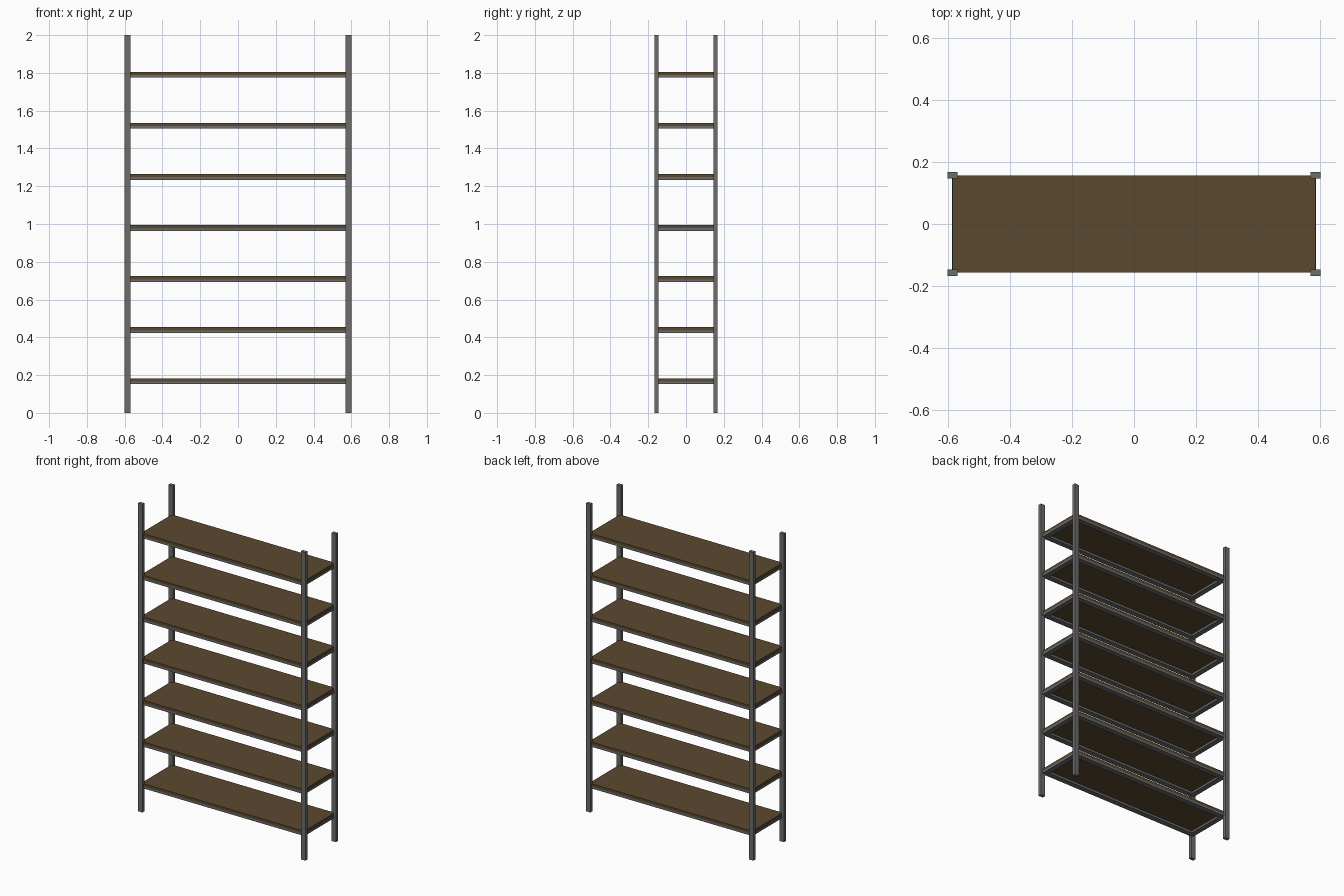
import bpy

if "Cube" in bpy.data.objects:
    bpy.data.objects.remove(bpy.data.objects["Cube"])

def material(name, rgb):
    m = bpy.data.materials.new(name)
    m.diffuse_color = (*rgb, 1)
    m.use_nodes = True
    m.node_tree.nodes["Principled BSDF"].inputs["Base Color"].default_value = m.diffuse_color
    return m

steel = material("grey steel", (0.15, 0.15, 0.15))
wood = material("dark brown wood", (0.105, 0.066, 0.028))

def box(name, lo, hi, mat):
    size = [b - a for a, b in zip(lo, hi)]
    centre = [(a + b) / 2 for a, b in zip(lo, hi)]
    bpy.ops.mesh.primitive_cube_add(size=1, location=centre)
    ob = bpy.context.object
    ob.name = name
    ob.scale = size
    bpy.ops.object.transform_apply(location=False, rotation=False, scale=True)
    ob.data.materials.append(mat)
    return ob

# four corner posts
for sx in (-1, 1):
    for sy in (-1, 1):
        x, y = sx * 0.585, sy * 0.157
        box("corner_post", (x - 0.016, y - 0.011, 0), (x + 0.016, y + 0.011, 2), steel)

X, Y, W = 0.587, 0.157, 0.035
for i in range(7):
    z = 0.152 + i * 0.2705
    zm, zt = z + 0.014, z + 0.031
    # shelf board
    box("shelf_board", (-0.585, -Y, zm), (0.585, Y, zt), wood)
    # supporting frame under the board
    for s in (-1, 1):
        y0, y1 = sorted((s * Y, s * (Y - W)))
        box("long_rail", (-X, y0, z), (X, y1, zm), steel)
        x0, x1 = sorted((s * X, s * (X - W)))
        box("side_rail", (x0, -Y + W, z), (x1, Y - W, zm), steel)
